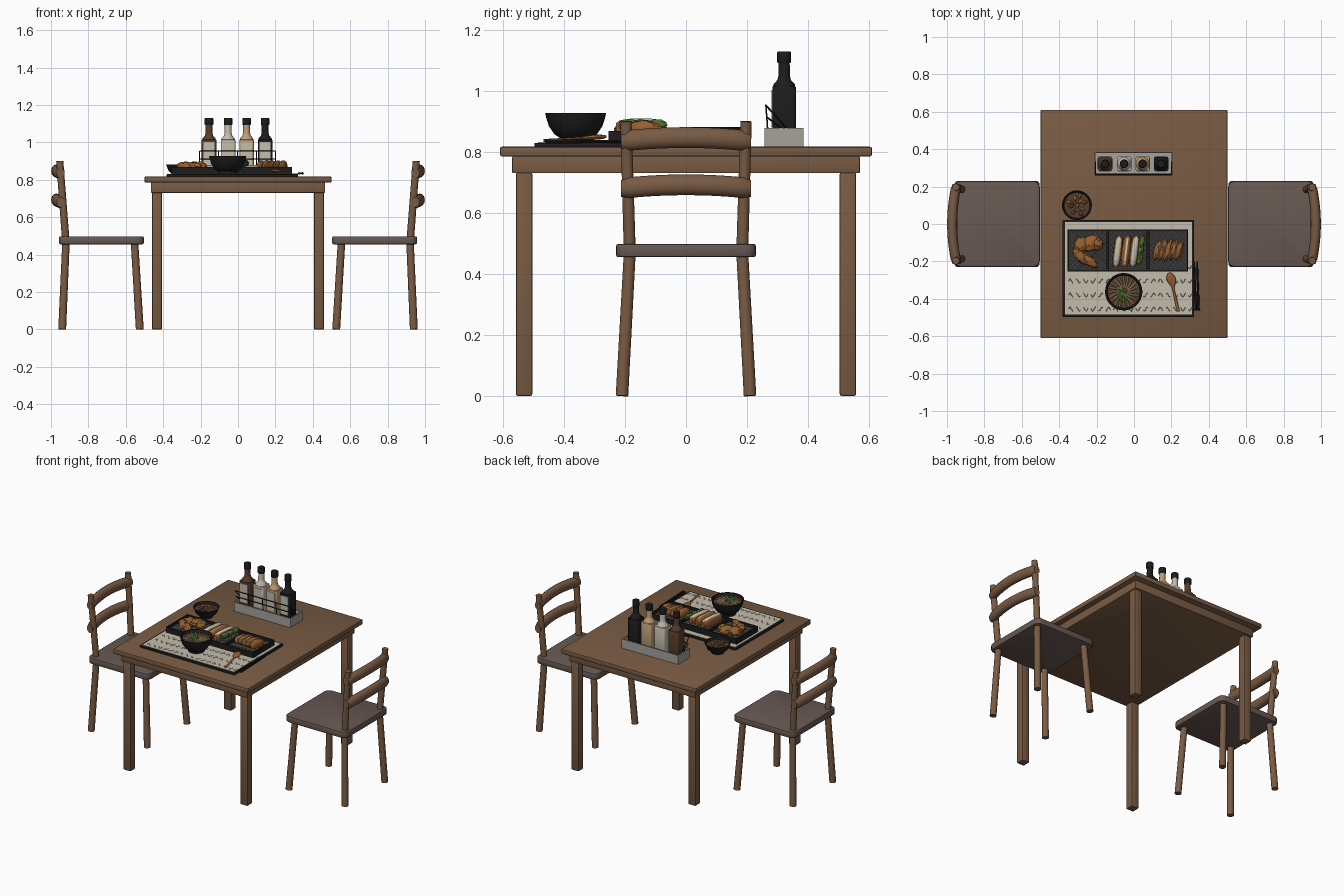
import bpy, bmesh, math, random
from mathutils import Vector, Matrix

random.seed(4)
if "Cube" in bpy.data.objects:
    bpy.data.objects.remove(bpy.data.objects["Cube"])


def colour(name, r, g, b):
    m = bpy.data.materials.new(name)
    m.use_nodes = True
    m.diffuse_color = (r, g, b, 1)
    m.node_tree.nodes["Principled BSDF"].inputs["Base Color"].default_value = (r, g, b, 1)
    return m


wood = colour("wood", .19, .105, .057)
taupe = colour("seat taupe", .135, .098, .085)
black = colour("black", .012, .012, .013)
charcoal = colour("charcoal", .035, .036, .038)
cream = colour("cream", .56, .51, .42)
grey = colour("warm grey", .38, .36, .33)
tan = colour("tan", .52, .34, .18)
crust = colour("fried crust", .30, .115, .03)
sauce = colour("sauce brown", .10, .045, .022)
green = colour("leaf green", .07, .17, .025)


def finish(name, bm, *mats):
    bmesh.ops.recalc_face_normals(bm, faces=bm.faces)
    me = bpy.data.meshes.new(name)
    bm.to_mesh(me)
    bm.free()
    for m in mats:
        me.materials.append(m)
    ob = bpy.data.objects.new(name, me)
    bpy.context.collection.objects.link(ob)
    bpy.ops.object.select_all(action='DESELECT')
    ob.select_set(True)
    bpy.context.view_layer.objects.active = ob
    bpy.ops.object.shade_smooth_by_angle(angle=math.radians(40))
    return ob


def cuboid(lo, hi):
    bm = bmesh.new()
    lo, hi = Vector(lo), Vector(hi)
    bmesh.ops.create_cube(bm, size=1, matrix=Matrix.Translation((lo + hi) / 2) @ Matrix.Diagonal((*(hi - lo), 1)))
    return bm


def box(name, lo, hi, mat, bevel=0, corners=0):
    bm = cuboid(lo, hi)
    if corners:  # round the upright edges first
        up = [e for e in bm.edges if abs(e.verts[0].co.z - e.verts[1].co.z) > 1e-4]
        bmesh.ops.bevel(bm, geom=up, offset=corners, segments=4, profile=.5, affect='EDGES')
    if bevel:
        sharp = [e for e in bm.edges if e.calc_face_angle(0) > 1]
        bmesh.ops.bevel(bm, geom=sharp, offset=bevel, segments=2, profile=.5, affect='EDGES')
    return finish(name, bm, mat)


def basin(name, lo, hi, wall, depth, rim_mat, floor_mat):
    bm = cuboid(lo, hi)
    top = max(bm.faces, key=lambda f: f.calc_center_median().z)
    bmesh.ops.inset_region(bm, faces=[top], thickness=wall)
    inner = bmesh.ops.extrude_discrete_faces(bm, faces=[top])["faces"][0]
    for v in inner.verts:
        v.co.z -= depth
    inner.material_index = 1
    return finish(name, bm, rim_mat, floor_mat)


def loft(bm, rings, axis, seg=16):
    """Elliptical rings (centre, half width, half height) skinned along an axis."""
    axis = Vector(axis).normalized()
    side = Vector((0, 0, 1)) if abs(axis.z) < .9 else Vector((0, 1, 0))
    u = side.cross(axis).normalized()
    v = axis.cross(u)
    loops = []
    for c, a, b in rings:
        loops.append([bm.verts.new(Vector(c) + u * a * math.cos(t) + v * b * math.sin(t))
                      for t in (2 * math.pi * i / seg for i in range(seg))])
    for p, q in zip(loops, loops[1:]):
        for i in range(seg):
            j = (i + 1) % seg
            bm.faces.new((p[i], p[j], q[j], q[i]))
    bm.faces.new(loops[0])
    bm.faces.new(loops[-1])


def rod(bm, p, q, r, r2=None, seg=8):
    loft(bm, [(p, r, r), (q, r2 or r, r2 or r)], Vector(q) - Vector(p), seg)


def lathe(name, x, y, profile, mat, seg=32):
    bm = bmesh.new()
    loft(bm, [((x, y, z), r, r) for r, z in profile], (0, 0, 1), seg)
    return finish(name, bm, mat)


def lump(name, loc, size, turn, mat, rough=.12):
    bm = bmesh.new()
    bmesh.ops.create_icosphere(bm, subdivisions=3, radius=1)
    for v in bm.verts:
        v.co *= 1 + random.uniform(-rough, rough)
    bm.transform(Matrix.Translation(loc) @ Matrix.Rotation(turn, 4, 'Z') @ Matrix.Diagonal((*size, 1)))
    return finish(name, bm, mat)


# Table
box("table_top", (-.5, -.61, .785), (.5, .61, .817), wood, .006)
box("table_apron", (-.465, -.57, .73), (.465, .57, .785), wood, .003)
for sx in (-1, 1):
    for sy in (-1, 1):
        x, y = sx * .433, sy * .531
        box("table_leg", (x - .027, y - .027, 0), (x + .027, y + .027, .732), wood, .006)

# Chairs
for s in (-1, 1):
    box("chair_seat", (min(s * .503, s * .957), -.23, .455), (max(s * .503, s * .957), .23, .498), taupe, .008, .035)
    for sy in (-1, 1):
        bm = bmesh.new()
        rod(bm, (s * .525, sy * .21, 0), (s * .553, sy * .185, .46), .021, .02, 14)
        finish("chair_front_leg", bm, wood)
        bm = bmesh.new()
        rod(bm, (s * .94, sy * .21, 0), (s * .92, sy * .185, .46), .021, .02, 14)
        finish("chair_rear_leg", bm, wood)
        bm = bmesh.new()
        rod(bm, (s * .922, sy * .185, .49), (s * .953, sy * .197, .9), .02, .019, 14)
        finish("chair_back_post", bm, wood)
    for z in (.68, .835):
        rings = []
        for i in range(17):
            t = i / 8 - 1
            bow = 1 - t * t
            end = .8 if abs(t) == 1 else 1
            rings.append(((s * (.948 + .024 * bow), t * .213, z + .012 * bow), .027 * end, .034 * end))
        bm = bmesh.new()
        loft(bm, rings, (0, 1, 0))
        finish("chair_back_slat", bm, wood)

# Place mat with a dark rim and rows of small wave marks
box("mat_base", (-.382, -.497, .816), (.322, .022, .83), black, .003, .01)
box("mat_surface", (-.37, -.485, .829), (.31, .01, .832), cream)
bm = bmesh.new()
for row in range(4):
    y = -.455 + row * .075
    for i in range(17):
        x = -.35 + i * .04
        pts = [(x + .008 * k, y + .012 * math.sin(k * 1.6 + i), .832) for k in range(4)]
        for p, q in zip(pts, pts[1:]):
            rod(bm, p, q, .0016, seg=4)
finish("mat_pattern", bm, grey)

# Serving tray with three latticed wells
wells = [-.2475, -.0325, .1825]
hx, hy, cy = .1075, .113, -.142
for cx in wells:
    basin("tray_well", (cx - hx, cy - hy, .832), (cx + hx, cy + hy, .868), .01, .02, black, charcoal)
    bm = bmesh.new()
    w, h = hx - .011, hy - .011
    for k in range(-7, 8):
        c = k * .026
        lo, hi = max(-h, -w - c), min(h, w - c)
        if hi - lo > .01:
            for m in (-1, 1):
                rod(bm, (cx + c + lo, cy + m * lo, .848), (cx + c + hi, cy + m * hi, .848), .0018, seg=4)
    finish("tray_lattice", bm, grey)

# Fried pieces in the first well
for dx, dy, a, b, turn in ((.015, .04, .05, .042, .4), (-.035, .03, .042, .036, 1), (-.04, -.03, .055, .025, -.9),
                           (.01, -.055, .055, .024, -.7), (.05, .035, .03, .035, 0)):
    lump("fried_piece", (wells[0] + dx, cy + dy, .87), (a, b, .026), turn, crust)

# Cut rolls with pale filling and a leaf in the middle well
for i in range(3):
    x = wells[1] - .055 + i * .045
    bm = bmesh.new()
    loft(bm, [((x + t * .01, cy - .005 + t * .082, .876), .023 * w, .034 * w)
              for t, w in ((-1, .55), (-.85, .85), (-.4, 1), (.4, 1), (.85, .85), (1, .55))], (0, 1, 0), 14)
    bm.normal_update()
    for f in bm.faces:
        f.material_index = int(f.normal.z > .72 and i != 1 or f.normal.z > .85)
    finish("cut_roll", bm, crust, cream)
for k in range(3):
    lump("leaf_garnish", (wells[1] + .062 + k * .006, cy - .045 + k * .045, .888), (.014, .036, .018), -.25, green, .15)

# Sliced cutlet in the last well
for i in range(5):
    lump("cutlet_slice", (wells[2] - .058 + i * .029, cy + .006 * (i % 2), .872),
         (.019, .062 - .004 * abs(i - 2), .031), -.3, crust, .08)
for i in range(4):
    bm = bmesh.new()
    x = wells[2] - .045 + i * .029
    rod(bm, (x - .012, cy - .04, .889), (x + .012, cy + .04, .889), .005)
    finish("cutlet_filling", bm, tan)

# Large bowl of noodles
bx, by = -.055, -.362
lathe("large_bowl", bx, by, [(.05, .832), (.052, .846), (.07, .858), (.088, .885), (.096, .91), (.1, .928),
                             (.094, .928), (.088, .908), (.07, .88), (.02, .87)], black)
lathe("broth", bx, by, [(.085, .902), (.087, .909)], sauce)
bm = bmesh.new()
for k in range(20):
    t = k * math.pi / 10
    rod(bm, (bx + .02 * math.cos(t), by + .02 * math.sin(t), .915),
        (bx + .083 * math.cos(t + .35), by + .083 * math.sin(t + .35), .911), .005, seg=6)
finish("noodles", bm, tan)
for k in range(5):
    lump("bowl_greens", (bx + random.uniform(-.035, .03), by + random.uniform(-.04, .03), .917),
         (.024, .011, .007), random.uniform(0, 3), green, .2)

# Small side bowl
sx, sy = -.305, .1
lathe("small_bowl", sx, sy, [(.04, .817), (.042, .825), (.065, .845), (.08, .882), (.075, .882),
                             (.06, .85), (.02, .842)], black)
lathe("side_dish", sx, sy, [(.069, .862), (.071, .868)], sauce)
for k in range(12):
    t, r = k * 2.4, .016 * math.sqrt(k)
    lump("side_dish_bit", (sx + r * math.cos(t), sy + r * math.sin(t), .868), (.013, .009, .007), t,
         (crust, sauce, taupe)[k % 3])

# Spoon and chopsticks
bm = bmesh.new()
loft(bm, [((.237 - .037 * t, -.468 + .17 * t, .838 + .01 * t), w, h) for t, w, h in
          ((0, .007, .004), (.1, .008, .004), (.75, .006, .004), (.84, .014, .006), (.95, .024, .008),
           (1.08, .024, .008), (1.18, .015, .006), (1.22, .005, .003))], (0, 1, 0), 12)
finish("spoon", bm, crust)
for x, x2 in ((.33, .322), (.345, .338)):
    bm = bmesh.new()
    rod(bm, (x, -.462, .834), (x2, -.2, .834), .007, .004)
    finish("chopstick", bm, black)

# Condiment rack with a wire rail
basin("rack_tray", (-.212, .258, .817), (.207, .386, .878), .01, .045, grey, grey)
bm = bmesh.new()
for y, z, back in ((.262, .953, .335), (.268, .912, .32)):
    rod(bm, (-.205, y, z), (.2, y, z), .003)
    for x in (-.205, .2):
        rod(bm, (x, y, z), (x, back, .872), .003)
for x in (-.105, -.003, .098):
    rod(bm, (x, .262, .953), (x, .268, .872), .0025)
finish("rack_wire", bm, black)

# Bottles with plain front labels
for x, mat in ((-.155, sauce), (-.053, cream), (.046, tan), (.145, black)):
    y = .322
    box("bottle_body", (x - .039, y - .039, .833), (x + .039, y + .039, 1.015), mat, .004, .012)
    lathe("bottle_neck", x, y, [(.037, 1.01), (.035, 1.022), (.022, 1.036), (.019, 1.05), (.018, 1.1)], mat, 16)
    lathe("bottle_cap", x, y, [(.021, 1.092), (.023, 1.096), (.023, 1.126), (.02, 1.13)], black, 16)
    box("bottle_label", (x - .03, y - .042, .88), (x + .03, y - .038, 1.003), cream)
